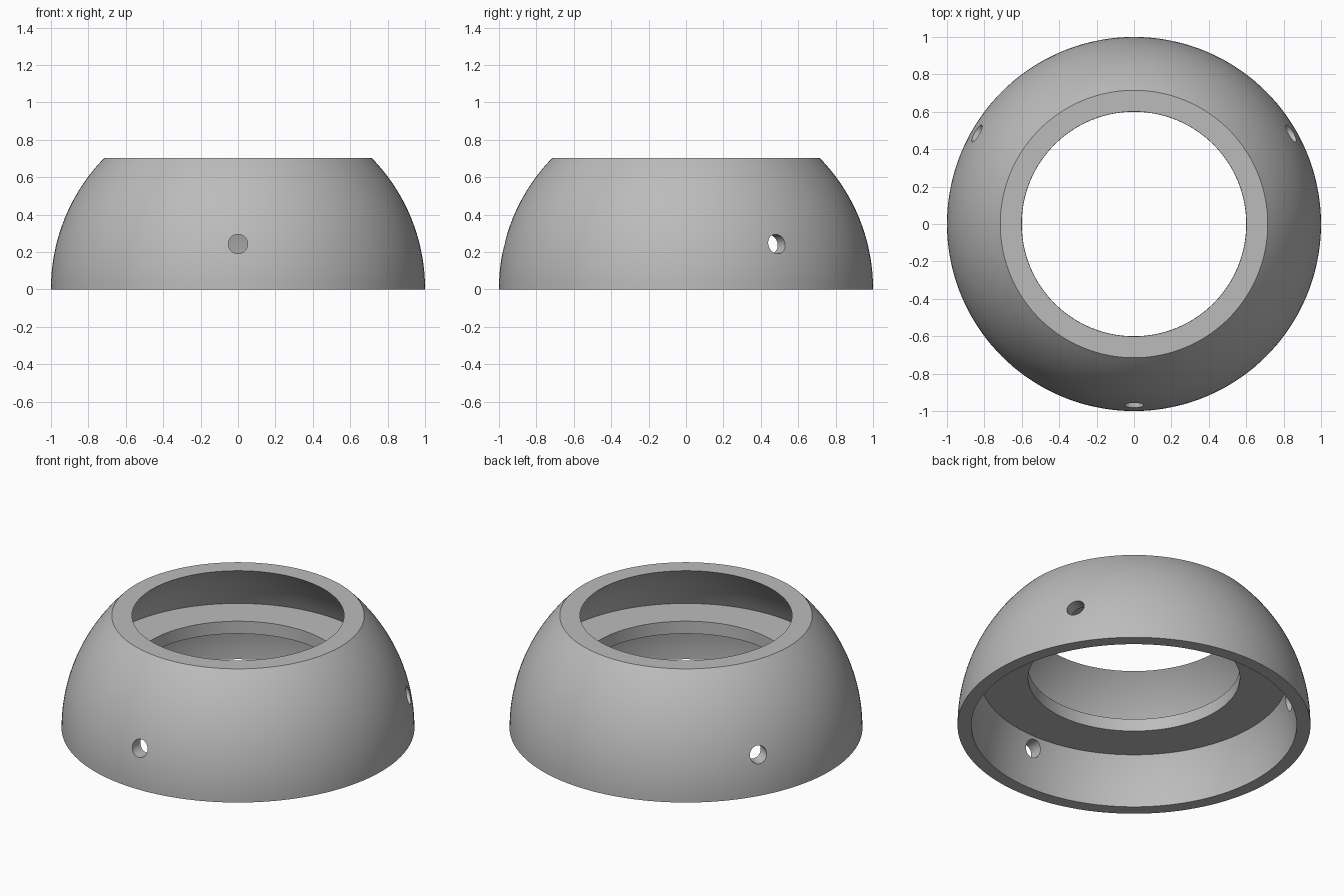
import bpy, bmesh, math
from mathutils import Matrix, Vector

SEGMENTS = 144
OUTER_R, INNER_R = 1.0, 0.922
CENTRE_Z = 0.004
TOP_Z = 0.703
HOLE_R = 0.6
SHELF_LOW, SHELF_HIGH = 0.31, 0.388

cube = bpy.data.objects.get("Cube")
if cube:
    bpy.data.objects.remove(cube, do_unlink=True)

grey = bpy.data.materials.new("plain grey")
grey.use_nodes = True
colour = (0.5, 0.5, 0.5, 1)
grey.diffuse_color = colour
grey.node_tree.nodes["Principled BSDF"].inputs["Base Color"].default_value = colour


def arc(radius, z_start, z_end, steps):
    """Points (r, z) on a sphere's meridian between two heights."""
    a = math.asin((z_start - CENTRE_Z) / radius)
    b = math.asin((z_end - CENTRE_Z) / radius)
    angles = [a + (b - a) * i / steps for i in range(steps + 1)]
    return [(radius * math.cos(t), CENTRE_Z + radius * math.sin(t)) for t in angles]


def make_object(name, bm):
    bmesh.ops.recalc_face_normals(bm, faces=bm.faces)
    mesh = bpy.data.meshes.new(name)
    bm.to_mesh(mesh)
    bm.free()
    mesh.materials.append(grey)
    obj = bpy.data.objects.new(name, mesh)
    bpy.context.collection.objects.link(obj)
    return obj


# Domed shell with an inner shelf ring, turned from one closed profile
profile = arc(OUTER_R, 0, TOP_Z, 24)
profile += arc(INNER_R, TOP_Z, SHELF_HIGH, 12)
profile += [(HOLE_R, SHELF_HIGH), (HOLE_R, SHELF_LOW)]
profile += arc(INNER_R, SHELF_LOW, 0, 10)

bm = bmesh.new()
verts = [bm.verts.new((r, 0, z)) for r, z in profile]
edges = [bm.edges.new((v, verts[i - 1])) for i, v in enumerate(verts)]
bmesh.ops.spin(bm, geom=verts + edges, cent=(0, 0, 0), axis=(0, 0, 1),
               angle=math.tau, steps=SEGMENTS, use_merge=True)
bmesh.ops.remove_doubles(bm, verts=bm.verts, dist=0.0001)
shell = make_object("domed_shell", bm)

# Three evenly spaced radial screw holes
bm = bmesh.new()
for degrees in (-90, 30, 150):
    a = math.radians(degrees)
    direction = Vector((math.cos(a), math.sin(a), 0))
    turn = direction.to_track_quat('Z', 'Y').to_matrix().to_4x4()
    place = Matrix.Translation(direction * 0.95 + Vector((0, 0, 0.243)))
    bmesh.ops.create_cone(bm, cap_ends=True, segments=40, radius1=0.052,
                          radius2=0.052, depth=0.3, matrix=place @ turn)
cutter = make_object("hole_cutter", bm)
cutter.hide_render = True

bpy.context.view_layer.objects.active = shell
shell.select_set(True)
cut = shell.modifiers.new("screw_holes", 'BOOLEAN')
cut.operation = 'DIFFERENCE'
cut.solver = 'EXACT'
cut.object = cutter
bpy.ops.object.modifier_apply(modifier=cut.name)
bpy.data.objects.remove(cutter, do_unlink=True)

bpy.ops.object.shade_smooth_by_angle(angle=math.radians(30))
